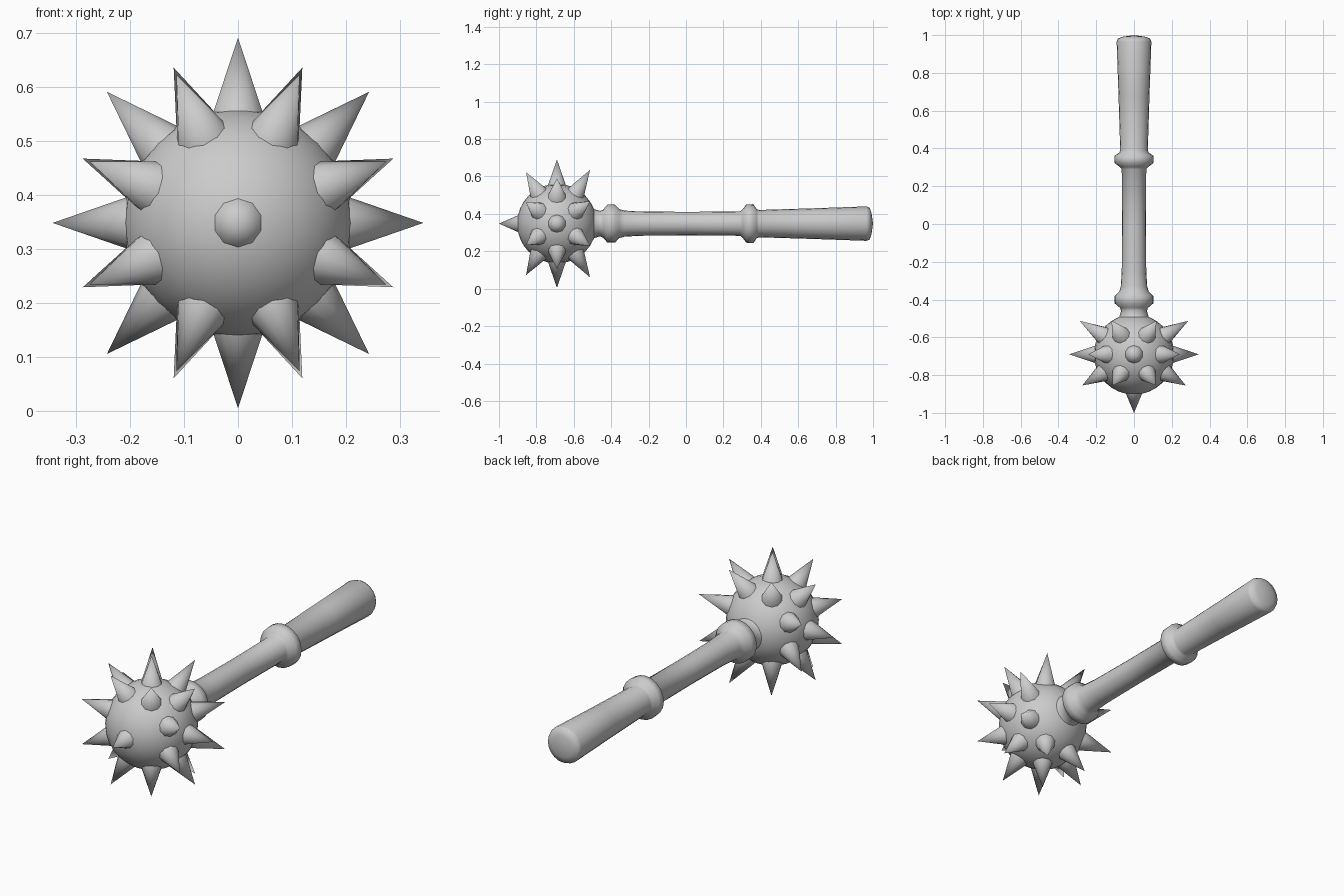
import bpy, bmesh, math
from mathutils import Vector, Matrix

if "Cube" in bpy.data.objects:
    bpy.data.objects.remove(bpy.data.objects["Cube"])

AXIS_Z = 0.348
CENTRE = Vector((0, -0.69, AXIS_Z))
BALL_R = 0.213


def finish(name, bm, angle):
    bmesh.ops.remove_doubles(bm, verts=bm.verts, dist=1e-5)
    bmesh.ops.recalc_face_normals(bm, faces=bm.faces)
    mesh = bpy.data.meshes.new(name)
    bm.to_mesh(mesh)
    bm.free()
    ob = bpy.data.objects.new(name, mesh)
    bpy.context.collection.objects.link(ob)
    bpy.ops.object.select_all(action='DESELECT')
    ob.select_set(True)
    bpy.context.view_layer.objects.active = ob
    bpy.ops.object.shade_smooth_by_angle(angle=math.radians(angle))
    return ob


def lathe(name, profile, steps=20, angle=60):
    """Spin (y, radius) points around the handle axis."""
    bm = bmesh.new()
    vs = [bm.verts.new((0, y, AXIS_Z + r)) for y, r in profile]
    es = [bm.edges.new(p) for p in zip(vs, vs[1:])]
    bmesh.ops.spin(bm, geom=vs + es, cent=(0, 0, AXIS_Z), axis=(0, 1, 0),
                   angle=math.tau, steps=steps)
    return finish(name, bm, angle)


def add_spike(bm, tip):
    """Cone from just under the ball surface to the tip offset."""
    d = tip.normalized()
    start, length = 0.19, tip.length - 0.19
    rot = d.to_track_quat('Z', 'Y').to_matrix().to_4x4()
    place = Matrix.Translation(CENTRE + d * (start + length / 2)) @ rot
    bmesh.ops.create_cone(bm, cap_ends=False, segments=10, radius1=0.053,
                          radius2=0, depth=length, matrix=place)


# Handle: neck, two collars, shaft and flared grip
lathe("handle", [
    (-0.55, 0.12), (-0.52, 0.095), (-0.49, 0.077), (-0.46, 0.068),
    (-0.443, 0.075), (-0.42, 0.102), (-0.38, 0.102), (-0.358, 0.078),
    (-0.33, 0.07), (-0.25, 0.065), (0.0, 0.063), (0.29, 0.065),
    (0.302, 0.075), (0.322, 0.102), (0.36, 0.104), (0.378, 0.078),
    (0.39, 0.073), (0.68, 0.082), (0.965, 0.092), (0.982, 0.085),
    (0.992, 0.055), (1.0, 0.0)])

# Ball head
bm = bmesh.new()
bmesh.ops.create_uvsphere(
    bm, u_segments=24, v_segments=16, radius=BALL_R,
    matrix=Matrix.Translation(CENTRE) @ Matrix.Rotation(math.pi / 2, 4, 'X'))
finish("ball_head", bm, 60)

# Spikes: three rings of eight (y offset, tip radius, phase) plus the front one
bm = bmesh.new()
for y, r, phase in [(0, 0.343, 0), (-0.165, 0.297, 0.5), (0.177, 0.311, 0.5)]:
    for i in range(8):
        a = (i + phase) * math.tau / 8
        add_spike(bm, Vector((r * math.cos(a), y, r * math.sin(a))))
add_spike(bm, Vector((0, -0.31, 0)))
finish("spikes", bm, 60)
